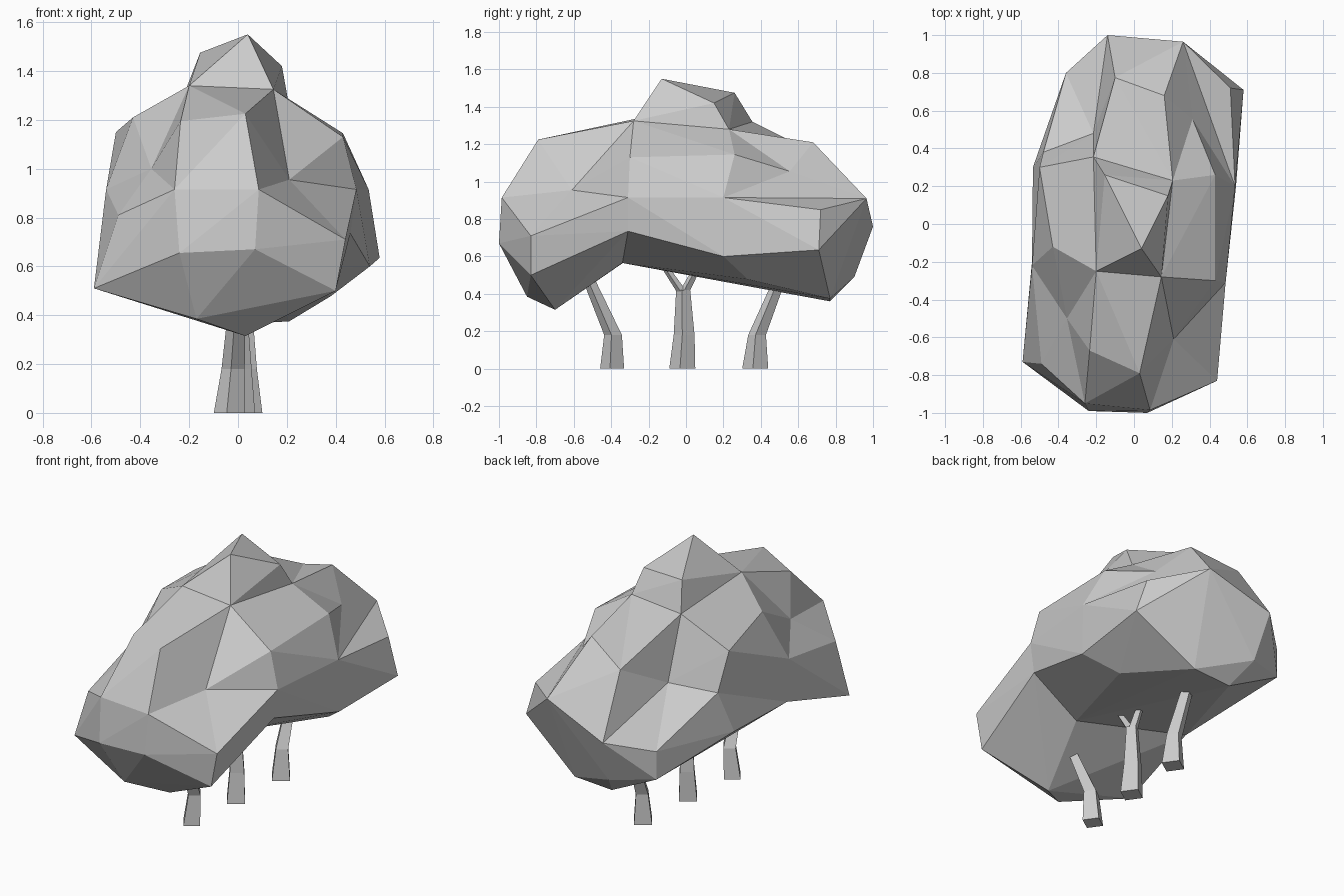
import bpy, bmesh
from math import radians
from mathutils import Vector, Matrix

if "Cube" in bpy.data.objects:
    bpy.data.objects.remove(bpy.data.objects["Cube"])

def make_object(name, bm):
    bmesh.ops.recalc_face_normals(bm, faces=bm.faces[:])
    me = bpy.data.meshes.new(name)
    bm.to_mesh(me)
    bm.free()
    ob = bpy.data.objects.new(name, me)
    bpy.context.collection.objects.link(ob)
    return ob

# Canopy: faceted hull pieces joined along shared rings
waist = [(-.54, -.22, .915), (-.43, -.12, 1.21), (-.2, -.25, 1.34), (.145, -.28, 1.325),
         (.43, -.3, 1.13), (.485, -.31, .915), (.46, -.31, .735), (.13, -.34, .565), (-.54, -.2, .66)]
front = [(-.59, -.73, .51), (.4, -.83, .5), (.44, -.83, .71), (.07, -1, .67),
         (-.24, -.99, .655), (-.26, -.95, .915), (.085, -.985, .915), (-.49, -.74, .81),
         (.03, -.7, .315), (-.17, -.85, .385), (.03, -.79, 1.225), (-.235, -.67, 1.195)]
crown_base = [waist[2], waist[3], (.205, .23, 1.28), (-.215, .355, 1.32)]
back = [(-.5, .3, 1.15), (-.535, .3, .67), (.43, .26, 1.145),
        (.535, .2, .915), (.54, .2, .6), (.58, .71, .635), (.51, .72, .85),
        (.26, .965, .91), (-.14, 1, .76), (-.1, .775, 1.11), (.16, .68, 1.21),
        (-.36, .8, .69), (-.36, .8, .52), (-.11, .9, .49), (-.04, .77, .36),
        (.21, .77, .375), (.38, .33, .478)]
crown = [(.04, -.13, 1.55), (.18, .15, 1.42), (-.155, .26, 1.475)]

canopy = bmesh.new()
shared = {}

def vert(p):
    if p not in shared:
        shared[p] = canopy.verts.new(p)
    return shared[p]

def add_hull(points):
    points = list(dict.fromkeys(points))
    tmp = bmesh.new()
    src = {tmp.verts.new(p): p for p in points}
    bmesh.ops.convex_hull(tmp, input=tmp.verts[:])
    for f in tmp.faces:
        ps = [src[v] for v in f.verts]
        if any(all(p in ring for p in ps) for ring in (waist, crown_base)):
            continue
        canopy.faces.new([vert(p) for p in ps])
    tmp.free()

add_hull(waist + front)
add_hull(waist + crown_base + back)
add_hull(crown_base + crown)

# Hollows: facets spanning the given corners are replaced by a fan to one point
def dent(point, corners, ear=None):
    ring = {vert(p) for p in corners}
    old = [f for f in canopy.faces if all(v in ring for v in f.verts)]
    edges = [e for f in old for e in f.edges]
    rim = [tuple(e.verts) for e in set(edges) if edges.count(e) == 1]
    bmesh.ops.delete(canopy, geom=old, context='FACES_ONLY')
    if ear:
        tip = vert(ear)
        pair = [r for r in rim if tip in r]
        if len(pair) == 2:
            a, b = [u if w == tip else w for u, w in pair]
            canopy.faces.new((a, tip, b))
            rim = [r for r in rim if tip not in r] + [(a, b)]
    hub = vert(point)
    for a, b in rim:
        canopy.faces.new((a, b, hub))
    bmesh.ops.delete(canopy, geom=[e for e in canopy.edges if not e.link_faces], context='EDGES')

hollow = (-.215, .48, .95)
top_left, top_right = crown_base[3], crown_base[2]
dent((.21, -.61, .955), waist[3:6] + [front[2], front[6], front[10]])
dent((-.355, -.5, 1.0), waist[:3] + [front[11], front[7], front[5]])
dent((.31, .555, 1.055), [top_right, back[2], back[3], back[6], back[7], back[10]], back[6])

# Turn the ridge edge behind the crown
ridge = canopy.edges.get((vert(top_left), vert(back[10])))
if ridge:
    bmesh.ops.rotate_edges(canopy, edges=[ridge])
dent(hollow, [top_left, back[0], back[9], back[8], back[11]])
dent((-.48, .38, .92), [back[0], back[11], back[1], hollow, waist[0], waist[8]])
make_object("canopy", canopy)

# Trunks: turned square tubes along short bent paths of (x, y, z, half width)
turn = Matrix.Rotation(radians(35), 3, 'Z')

def limb(name, path):
    bm = bmesh.new()
    rings = [[bm.verts.new(Vector((x, y, z)) + turn @ Vector((sx * r, sy * r, 0)))
              for sx, sy in ((-1, -1), (1, -1), (1, 1), (-1, 1))] for x, y, z, r in path]
    for lo, hi in zip(rings, rings[1:]):
        for i in range(4):
            j = (i + 1) % 4
            bm.faces.new((lo[i], lo[j], hi[j], hi[i]))
    bm.faces.new(rings[0][::-1])
    bm.faces.new(rings[-1])
    return make_object(name, bm)

limb("front_trunk", [(-.035, -.395, 0, .046), (-.02, -.39, .18, .034), (0, -.53, .5, .023)])
limb("back_trunk", [(.03, .37, 0, .05), (.03, .38, .18, .034), (.02, .51, .5, .023)])
limb("middle_trunk", [(0, -.02, 0, .05), (0, -.01, .18, .04), (0, -.015, .42, .027)])
for side, y in (("front", -.11), ("back", .06)):
    limb(side + "_fork", [(0, -.015, .4, .02), (0, y, .54, .015)])
